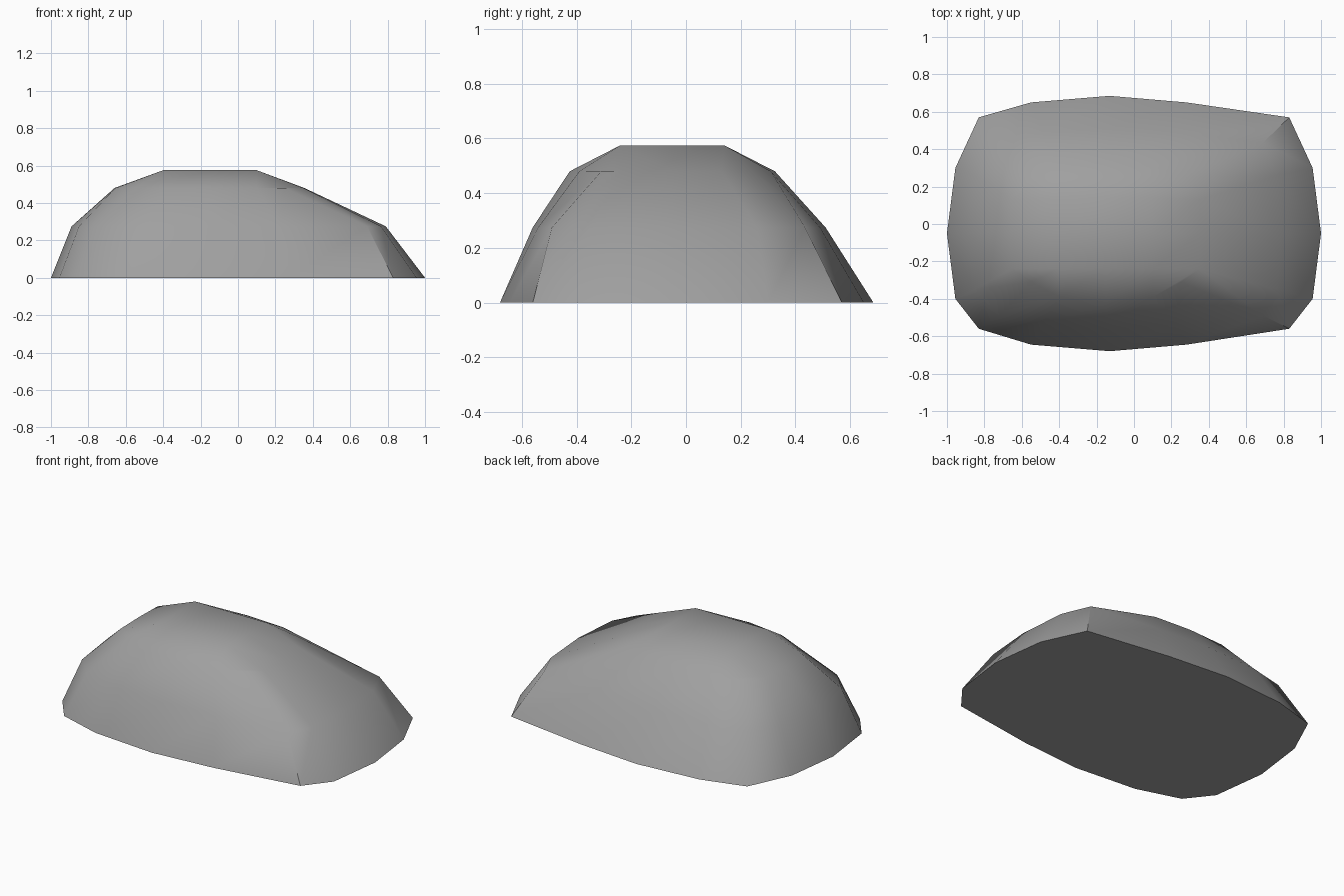
import bpy
import bmesh
import math

default_cube = bpy.data.objects.get("Cube")
if default_cube:
    bpy.data.objects.remove(default_cube, do_unlink=True)


def make_material(name, colour):
    material = bpy.data.materials.new(name)
    material.use_nodes = True
    material.diffuse_color = colour
    material.node_tree.nodes["Principled BSDF"].inputs["Base Color"].default_value = colour
    return material


def ring_points(height, across, along):
    """Sixteen points of a bulging rectangle, counter-clockwise from above.
    Each list runs: tip, shoulder, corner, three inner stations, corner, shoulder, tip."""
    left_tip, left_shoulder, left, x_a, x_mid, x_b, right, right_shoulder, right_tip = across
    front_tip, front_shoulder, front, y_a, y_mid, y_b, back, back_shoulder, back_tip = along
    outline = [
        (left, front), (x_a, front_shoulder), (x_mid, front_tip), (x_b, front_shoulder),
        (right, front), (right_shoulder, y_a), (right_tip, y_mid), (right_shoulder, y_b),
        (right, back), (x_b, back_shoulder), (x_mid, back_tip), (x_a, back_shoulder),
        (left, back), (left_shoulder, y_b), (left_tip, y_mid), (left_shoulder, y_a),
    ]
    return [(x, y, height) for x, y in outline]


# Horizontal outlines of the boulder, from the ground to the shoulder of the crown
levels = [
    (0.0, (-1, -.955, -.83, -.55, -.13, .28, .83, .955, 1),
     (-.68, -.645, -.56, -.40, -.05, .30, .57, .65, .685)),
    (.275, (-.89, -.85, -.72, -.49, -.13, .22, .69, .765, .79),
     (-.56, -.54, -.49, -.35, -.05, .26, .435, .49, .51)),
    (.48, (-.66, -.655, -.55, -.40, -.15, .10, .25, .35, .355),
     (-.425, -.39, -.31, -.24, -.05, .13, .25, .31, .325)),
]

bm = bmesh.new()
rings = [[bm.verts.new(p) for p in ring_points(*level)] for level in levels]

# Sloping sides
for lower, upper in zip(rings, rings[1:]):
    for i in range(len(lower)):
        j = (i + 1) % len(lower)
        bm.faces.new((lower[i], lower[j], upper[j], upper[i]))

# Crown: the last outline borders a grid whose inner points form the flat top
grid = {}
row, column = 0, 0
steps = [(1, 0)] * 4 + [(0, 1)] * 4 + [(-1, 0)] * 4 + [(0, -1)] * 4
for vert, step in zip(rings[-1], steps):
    grid[column, row] = vert
    column, row = column + step[0], row + step[1]
for i, x in enumerate((-.40, -.15, .10), 1):
    for j, y in enumerate((-.24, -.05, .14), 1):
        grid[i, j] = bm.verts.new((x, y, .575))
for i in range(4):
    for j in range(4):
        bm.faces.new((grid[i, j], grid[i + 1, j], grid[i + 1, j + 1], grid[i, j + 1]))

# Flat underside
bm.faces.new(reversed(rings[0]))
bmesh.ops.recalc_face_normals(bm, faces=bm.faces)

mesh = bpy.data.meshes.new("boulder")
bm.to_mesh(mesh)
bm.free()
mesh.materials.append(make_material("stone grey", (.35, .35, .35, 1)))

boulder = bpy.data.objects.new("boulder", mesh)
bpy.context.collection.objects.link(boulder)
bpy.ops.object.select_all(action="DESELECT")
boulder.select_set(True)
bpy.context.view_layer.objects.active = boulder
bpy.ops.object.shade_smooth_by_angle(angle=math.radians(40))
